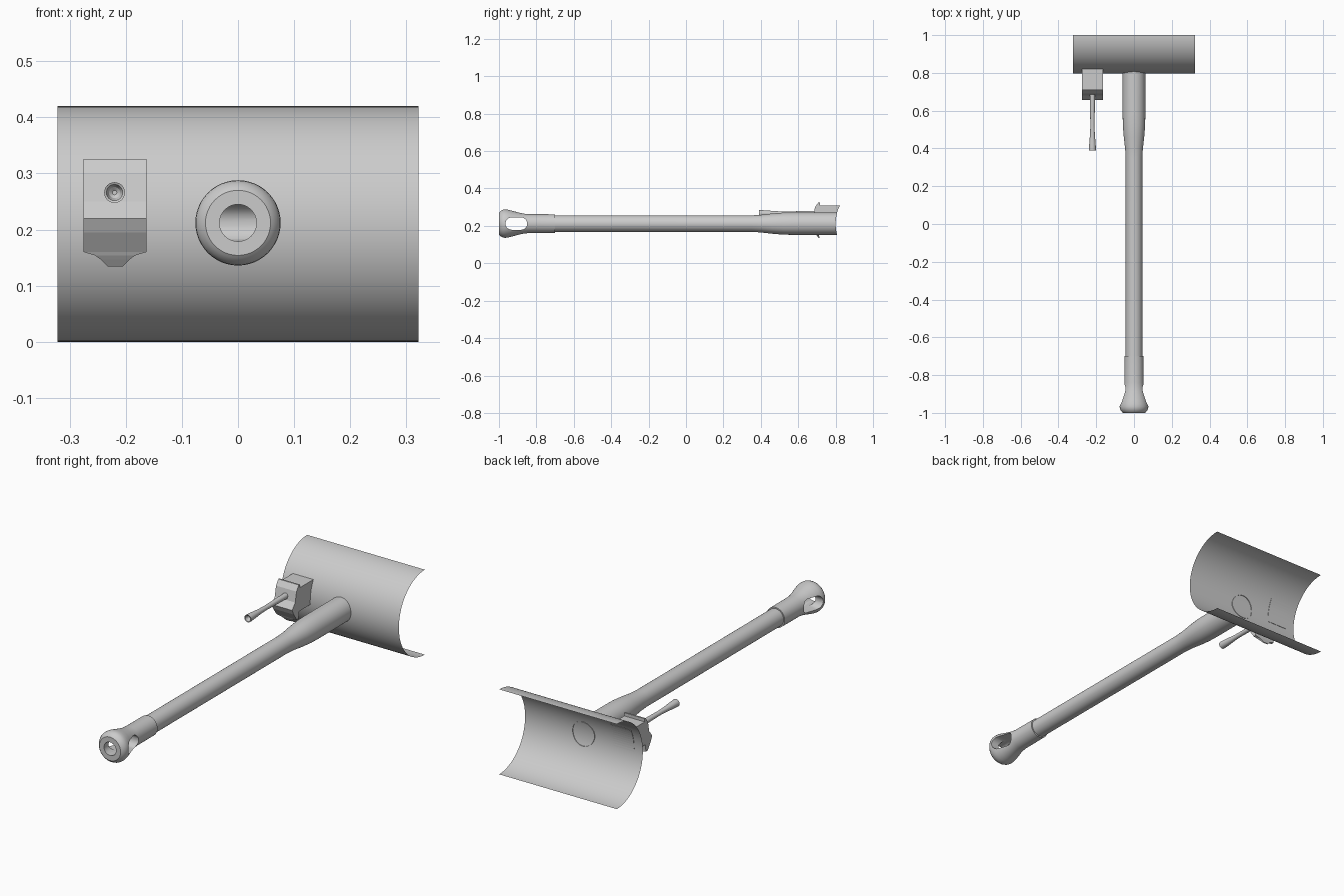
import bpy, bmesh, math

if "Cube" in bpy.data.objects:
    bpy.data.objects.remove(bpy.data.objects["Cube"])

CZ = 0.212          # height of the handle axis
grey = bpy.data.materials.new("plain grey")
grey.diffuse_color = (0.6, 0.6, 0.6, 1)
grey.use_nodes = True
grey.node_tree.nodes["Principled BSDF"].inputs["Base Color"].default_value = grey.diffuse_color


def shell_y(z):
    """Depth of the curved blade surface at height z."""
    return 1 - 0.203 * math.sqrt(max(0, 1 - ((z - 0.21) / 0.21) ** 2))


def make(name, rings, closed=True, cap_start=True, cap_end=True):
    """Skin a list of equal-length point rings."""
    bm = bmesh.new()
    rows = [[bm.verts.new(p) for p in r] for r in rings]
    n = len(rows[0])
    for a, b in zip(rows, rows[1:]):
        for i in range(n if closed else n - 1):
            j = (i + 1) % n
            bm.faces.new((a[i], a[j], b[j], b[i]))
    if cap_start:
        bm.faces.new(rows[0][::-1])
    if cap_end:
        bm.faces.new(rows[-1])
    bmesh.ops.recalc_face_normals(bm, faces=bm.faces)
    me = bpy.data.meshes.new(name)
    bm.to_mesh(me)
    bm.free()
    me.materials.append(grey)
    ob = bpy.data.objects.new(name, me)
    bpy.context.collection.objects.link(ob)
    return ob


def lathe_rings(profile, x=0, z=CZ, n=48):
    """Rings of (y, radius) around an axis parallel to y."""
    return [[(x + r * math.cos(2 * math.pi * i / n), y,
              z + r * math.sin(2 * math.pi * i / n)) for i in range(n)]
            for y, r in profile]


def prism(name, pts, x0, x1):
    """Extrude a (y, z) outline along x."""
    return make(name, [[(x, y, z) for y, z in pts] for x in (x0, x1)])


def smooth(ob, angle=30):
    bpy.ops.object.select_all(action='DESELECT')
    ob.select_set(True)
    bpy.context.view_layer.objects.active = ob
    bpy.ops.object.shade_smooth_by_angle(angle=math.radians(angle))


# curved blade: thin half-round sheet, bulging to the front
arc = [math.pi * i / 48 for i in range(49)]
blade = make("blade", [[(x, 1 - 0.203 * math.sin(a), 0.21 - 0.21 * math.cos(a)) for a in arc]
                       for x in (-0.322, 0.322)], closed=False, cap_start=False, cap_end=False)
if blade.data.polygons[24].normal.y > 0:
    blade.data.flip_normals()
smooth(blade)

# handle shaft, its end trimmed to follow the blade
rings = lathe_rings([(-0.72, 0.044), (0.35, 0.044), (0.40, 0.047), (0.46, 0.054),
                     (0.52, 0.059), (0.58, 0.06), (0.79, 0.06)])
rings[-1] = [(x, shell_y(z) + 0.003, z) for x, y, z in rings[-1]]
smooth(make("handle", rings, cap_end=False))

# flared grip end
grip = make("grip_end", lathe_rings([
    (-1, 0.058), (-0.996, 0.063), (-0.988, 0.070), (-0.977, 0.075), (-0.966, 0.076),
    (-0.952, 0.0745), (-0.93, 0.069), (-0.89, 0.058), (-0.865, 0.053), (-0.84, 0.0505),
    (-0.70, 0.05)]))

# cutters: stadium slot across the grip and round hole in its end
slot = []
for cy, start in ((-0.882, -90), (-0.932, 90)):
    for k in range(13):
        a = math.radians(start + 15 * k)
        slot.append((cy + 0.033 * math.cos(a), CZ + 0.033 * math.sin(a)))
cutters = [prism("slot_cutter", slot, -0.2, 0.2),
           make("hole_cutter", lathe_rings([(-1.1, 0.033), (-0.90, 0.033)], n=32))]
for c in cutters:
    c.hide_render = True
    m = grip.modifiers.new("cut", 'BOOLEAN')
    m.object = c
    m.solver = 'EXACT'
bpy.context.view_layer.objects.active = grip
grip.select_set(True)
for m in list(grip.modifiers):
    bpy.ops.object.modifier_apply(modifier=m.name)
for c in cutters:
    bpy.data.objects.remove(c)
smooth(grip)

# side bracket: block whose back follows the blade
back = [0.195 + 0.115 * i / 10 for i in range(11)]
prism("bracket_block", [(0.70, 0.31), (0.69, 0.195)] + [(shell_y(z) + 0.002, z) for z in back],
      -0.275, -0.163)

# bracket front plate: (z, front y, back y, half width), tapering to a tab
BX = -0.219
plate = [(0.326, 0.708, 0.716, 0.056), (0.30, 0.69, 0.715, 0.056), (0.25, 0.68, 0.71, 0.056),
         (0.22, 0.656, 0.71, 0.056), (0.195, 0.668, 0.71, 0.056), (0.16, 0.692, 0.706, 0.056),
         (0.154, 0.695, 0.708, 0.036), (0.147, 0.70, 0.711, 0.026), (0.134, 0.71, 0.716, 0.013)]
make("bracket_plate", [[(BX - w, f, z), (BX + w, f, z), (BX + w, b, z), (BX - w, b, z)]
                       for z, f, b, w in plate])

# small rod with a cupped tip
smooth(make("rod", lathe_rings([
    (0.41, 0.004), (0.405, 0.010), (0.392, 0.0145), (0.39, 0.0185), (0.40, 0.0185),
    (0.43, 0.0165), (0.48, 0.0125), (0.52, 0.011), (0.58, 0.012), (0.69, 0.0145)],
    x=-0.22, z=0.266, n=24)))
